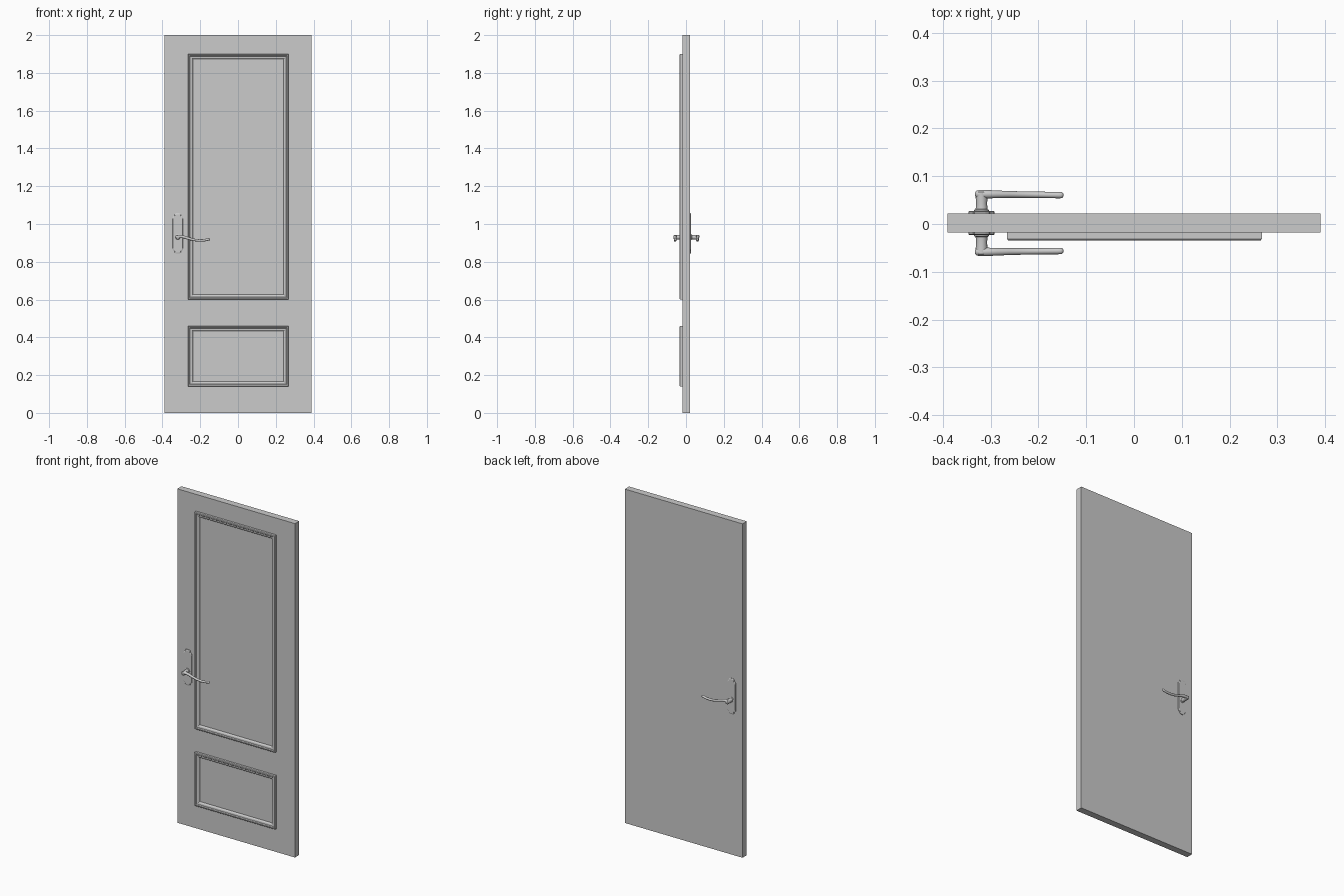
import bpy, bmesh, math
from mathutils import Matrix, Vector

cube = bpy.data.objects.get("Cube")
if cube:
    bpy.data.objects.remove(cube, do_unlink=True)

MID = 0.002            # middle of the door thickness in y
HALF = 0.02            # half the door thickness
FRONT = MID - HALF
HUB = Vector((-0.319, 0.93))   # spindle x, z


def material(name, rgb):
    m = bpy.data.materials.new(name)
    m.use_nodes = True
    m.diffuse_color = (*rgb, 1)
    m.node_tree.nodes["Principled BSDF"].inputs["Base Color"].default_value = (*rgb, 1)
    return m


grey = material("light_grey", (0.6, 0.6, 0.6))


def add(name, bm, smooth=None):
    bmesh.ops.recalc_face_normals(bm, faces=bm.faces)
    me = bpy.data.meshes.new(name)
    bm.to_mesh(me)
    bm.free()
    me.materials.append(grey)
    ob = bpy.data.objects.new(name, me)
    bpy.context.collection.objects.link(ob)
    if smooth:
        bpy.ops.object.select_all(action="DESELECT")
        ob.select_set(True)
        bpy.context.view_layer.objects.active = ob
        bpy.ops.object.shade_smooth_by_angle(angle=math.radians(smooth))
    return ob


def loft(bm, rings, closed=False):
    """Join rings of points with quads; cap the ends unless closed."""
    vs = [[bm.verts.new(p) for p in r] for r in rings]
    n = len(vs[0])
    pairs = list(zip(vs, vs[1:])) + ([(vs[-1], vs[0])] if closed else [])
    for a, b in pairs:
        for i in range(n):
            j = (i + 1) % n
            bm.faces.new((a[i], a[j], b[j], b[i]))
    if not closed:
        bm.faces.new(vs[0])
        bm.faces.new(vs[-1])


# Door slab
bm = bmesh.new()
bmesh.ops.create_cube(bm, size=1, matrix=Matrix.Translation((0, MID, 1))
                      @ Matrix.Diagonal((0.78, 2 * HALF, 2, 1)))
add("door_slab", bm)

# Raised mouldings: (inset, height) profile swept round a rectangle
PROFILE = [(0, -0.002), (0, 0.013), (0.003, 0.0165), (0.009, 0.0165), (0.013, 0.012),
           (0.019, 0.012), (0.024, 0.009), (0.027, 0.005), (0.027, -0.002)]


def moulding(name, x0, x1, z0, z1):
    bm = bmesh.new()
    loft(bm, [[(x0 + i, FRONT - h, z0 + i), (x1 - i, FRONT - h, z0 + i),
               (x1 - i, FRONT - h, z1 - i), (x0 + i, FRONT - h, z1 - i)]
              for i, h in PROFILE], closed=True)
    add(name, bm, 40)


moulding("upper_panel_moulding", -0.266, 0.268, 0.6, 1.9)
moulding("lower_panel_moulding", -0.266, 0.268, 0.14, 0.46)

# Quarter outline of the back plate, mirrored into a full loop
QUARTER = [(0.0275, 0.082), (0.024, 0.09), (0.018, 0.094), (0.015, 0.104), (0.008, 0.107)]
RIGHT = [(x, -z) for x, z in reversed(QUARTER)] + QUARTER
PLATE = RIGHT + [(-x, z) for x, z in reversed(RIGHT)]

# Lever path: x offset from hub, z offset, radius
LEVER = [(-0.014, 0.003, 0.003), (-0.011, 0.003, 0.007), (-0.003, 0.003, 0.009),
         (0.012, 0.004, 0.0088), (0.03, 0.002, 0.008), (0.055, -0.006, 0.0072),
         (0.085, -0.014, 0.0068), (0.115, -0.0175, 0.0066), (0.14, -0.016, 0.0066),
         (0.16, -0.012, 0.0068), (0.168, -0.01, 0.0065), (0.171, -0.009, 0.003)]
SIDES = 14


def circle(r):
    return [(r * math.cos(a), r * math.sin(a))
            for a in (2 * math.pi * k / SIDES for k in range(SIDES))]


def handle(side, s):
    def at(x, d, z):
        return (HUB.x + x, MID + s * d, HUB.y + z)

    # Back plate with a bevelled rim
    bm = bmesh.new()
    loft(bm, [[at(x * k, d, z * k + 0.02) for x, z in PLATE]
              for k, d in ((1, HALF - 0.002), (1, HALF + 0.003), (0.94, HALF + 0.005))])
    add(side + "_handle_plate", bm)

    # Spindle with a collar and a domed end
    bm = bmesh.new()
    loft(bm, [[at(x, d, z) for x, z in circle(r)] for r, d in
              ((0.016, HALF), (0.016, 0.027), (0.0125, 0.029), (0.0115, 0.04),
               (0.0125, 0.055), (0.0125, 0.065), (0.009, 0.068))])
    add(side + "_spindle", bm, 40)

    # Wavy lever
    bm = bmesh.new()
    rings = []
    for i, (px, pz, r) in enumerate(LEVER):
        a, b = LEVER[max(i - 1, 0)], LEVER[min(i + 1, len(LEVER) - 1)]
        t = Vector((b[0] - a[0], b[1] - a[1])).normalized()
        d = 0.0605 - 0.012 * max(px, 0)
        rings.append([at(px - t.y * v, d + u, pz + t.x * v) for u, v in circle(r)])
    loft(bm, rings)
    add(side + "_lever", bm, 50)


handle("front", -1)
handle("back", 1)
